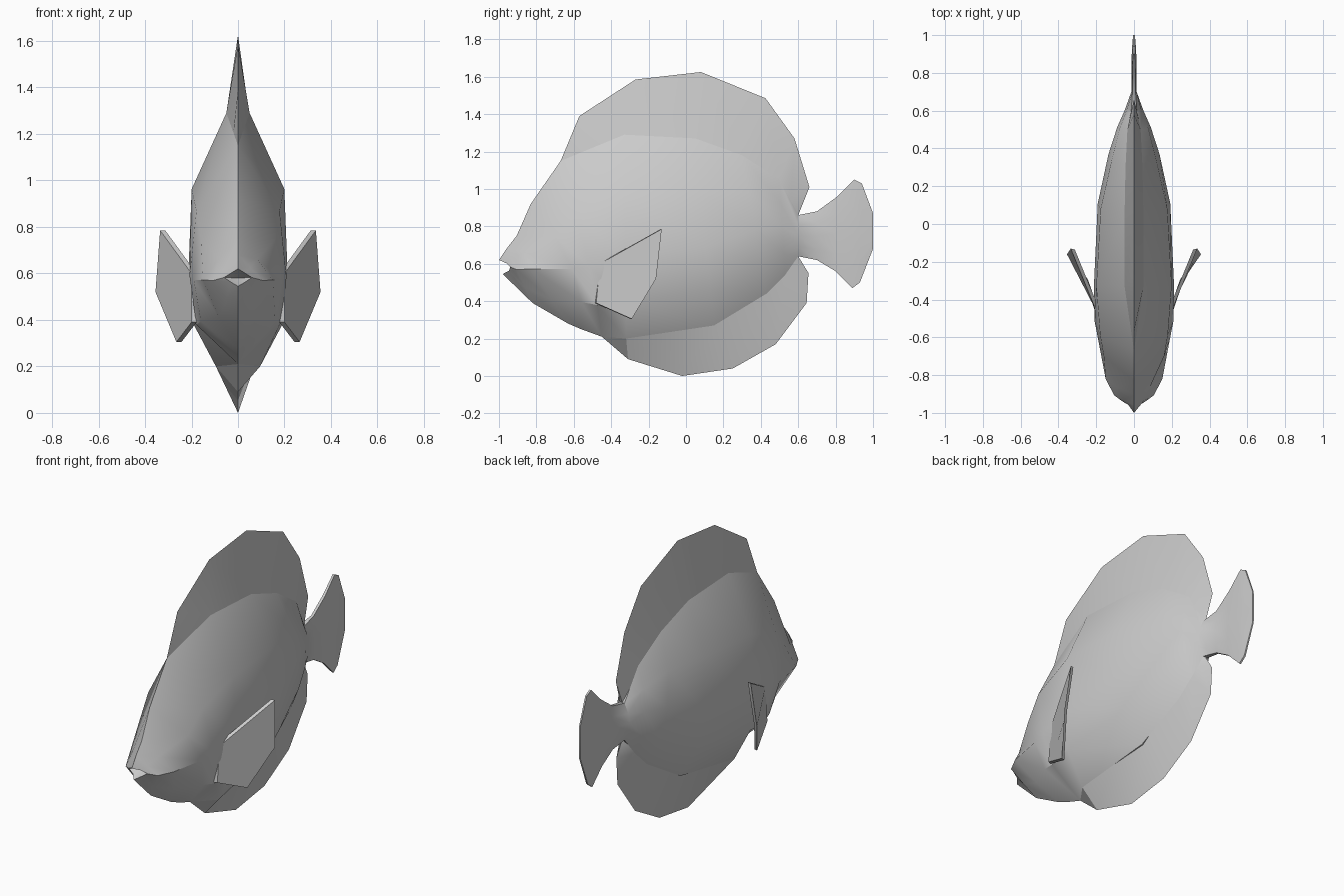
import bpy, bmesh, math
from mathutils import Vector

if "Cube" in bpy.data.objects:
    bpy.data.objects.remove(bpy.data.objects["Cube"])

grey = bpy.data.materials.new("pale grey")
grey.diffuse_color = (0.6, 0.6, 0.6, 1)
grey.use_nodes = True
grey.node_tree.nodes["Principled BSDF"].inputs["Base Color"].default_value = grey.diffuse_color


def finish(bm, name, angle):
    bmesh.ops.remove_doubles(bm, verts=bm.verts, dist=0.0005)
    bmesh.ops.recalc_face_normals(bm, faces=bm.faces)
    me = bpy.data.meshes.new(name)
    bm.to_mesh(me)
    bm.free()
    ob = bpy.data.objects.new(name, me)
    bpy.context.collection.objects.link(ob)
    me.materials.append(grey)
    bpy.ops.object.select_all(action='DESELECT')
    ob.select_set(True)
    bpy.context.view_layer.objects.active = ob
    bpy.ops.object.shade_smooth_by_angle(angle=math.radians(angle))
    return ob


# Body rings, nose to tail: top y, top z, bottom y, bottom z, half width,
# top half width, bottom half width, height of widest point, fullness, y bulge
RINGS = [
    (-1.00, .62, -.98, .545, .06, 0, 0, .5, .5, .05),
    (-.96, .68, -.82, .39, .105, 0, 0, .62, .52, 0),
    (-.905, .75, -.63, .28, .15, 0, 0, .62, .55, -.02),
    (-.83, .92, -.56, .25, .19, 0, 0, .48, .84, .08),
    (-.67, 1.15, -.45, .21, .208, 0, 0, .4, .86, .02),
    (-.33, 1.29, -.32, .20, .212, .05, .095, .4, .94, 0),
    (.05, 1.27, .15, .27, .192, .05, .07, .42, .92, 0),
    (.30, 1.18, .43, .44, .135, .045, .045, .46, .88, 0),
    (.50, 1.05, .53, .54, .088, .035, .035, .5, .85, 0),
    (.60, .86, .60, .64, .05, .015, .015, .5, .8, 0),
    (.70, .88, .70, .62, .014, .008, .008, .5, 1, 0),
    (.81, .96, .80, .56, .014, .008, .008, .5, 1, 0),
    (.90, 1.05, .89, .47, .012, .006, .006, .5, 1, 0),
    (.94, 1.03, .93, .50, .010, .005, .005, .5, 1, 0),
    (1.0, .87, 1.0, .68, .005, .004, .004, .5, 1, 0),
]


def ring_points(yt, zt, yb, zb, w, tw, bw, fm, full, dy):
    half = []
    for f, x, b in ((1, tw, 0), (fm + (1 - fm) * .5, w * full, .75),
                    (fm, w, 1), (fm * .45, w * full, .75), (0, bw, 0)):
        half.append(Vector((x, yb + (yt - yb) * f + dy * b, zb + (zt - zb) * f)))
    return half + [Vector((-p.x, p.y, p.z)) for p in reversed(half)]


# Body and tail in one loft, with a mouth pit at the front
bm = bmesh.new()
loops = [[bm.verts.new(p) for p in ring_points(*r)] for r in RINGS]
for a, b in zip(loops, loops[1:]):
    for i in range(10):
        j = (i + 1) % 10
        bm.faces.new((a[i], a[j], b[j], b[i]))
pit = bm.verts.new((0, -.89, .58))
for i in range(10):
    bm.faces.new((loops[0][i], pit, loops[0][(i + 1) % 10]))
bm.faces.new(loops[-1])
finish(bm, "body", 32)


def base_point(t, top):
    """Point and half width on the body's upper or lower edge at ring number t."""
    i = min(int(t), len(RINGS) - 2)
    k = t - i
    cols = (0, 1, 5) if top else (2, 3, 6)
    return [RINGS[i][c] * (1 - k) + RINGS[i + 1][c] * k for c in cols]


# Wedge fins: wide on the body, sharp along the outer edge
def wedge_fin(name, edge, stations, top):
    bm = bmesh.new()
    rows = []
    for (ey, ez), t in zip(edge, stations):
        y, z, w = base_point(t, top)
        rows.append([bm.verts.new(p) for p in ((-w, y, z), (0, ey, ez), (w, y, z))])
    for a, b in zip(rows, rows[1:]):
        for i in range(2):
            bm.faces.new((a[i], a[i + 1], b[i + 1], b[i]))
    finish(bm, name, 32)


wedge_fin("dorsal_fin",
          [(-.67, 1.15), (-.57, 1.39), (-.27, 1.585), (.08, 1.625),
           (.425, 1.485), (.58, 1.27), (.66, 1.01), (.60, .86)],
          [4, 4.4, 5, 6, 7, 8, 8.6, 9], True)
wedge_fin("anal_fin",
          [(-.45, .21), (-.31, .09), (-.02, 0), (.25, .04),
           (.48, .17), (.645, .39), (.655, .55), (.60, .64)],
          [4, 5, 5.5, 6.2, 7, 8, 8.6, 9], False)

# Pectoral fins: thin plates swept out and back
PECTORAL = [(.20, -.48, .39), (.20, -.46, .60), (.335, -.13, .785),
            (.355, -.16, .52), (.265, -.29, .305)]
for side, name in ((1, "right_pectoral_fin"), (-1, "left_pectoral_fin")):
    bm = bmesh.new()
    outer = [bm.verts.new((side * x, y, z)) for x, y, z in PECTORAL]
    inner = [bm.verts.new((side * (x - .022), y - .006, z)) for x, y, z in PECTORAL]
    bm.faces.new(outer)
    bm.faces.new(inner[::-1])
    for i in range(5):
        j = (i + 1) % 5
        bm.faces.new((outer[i], inner[i], inner[j], outer[j]))
    finish(bm, name, 25)
